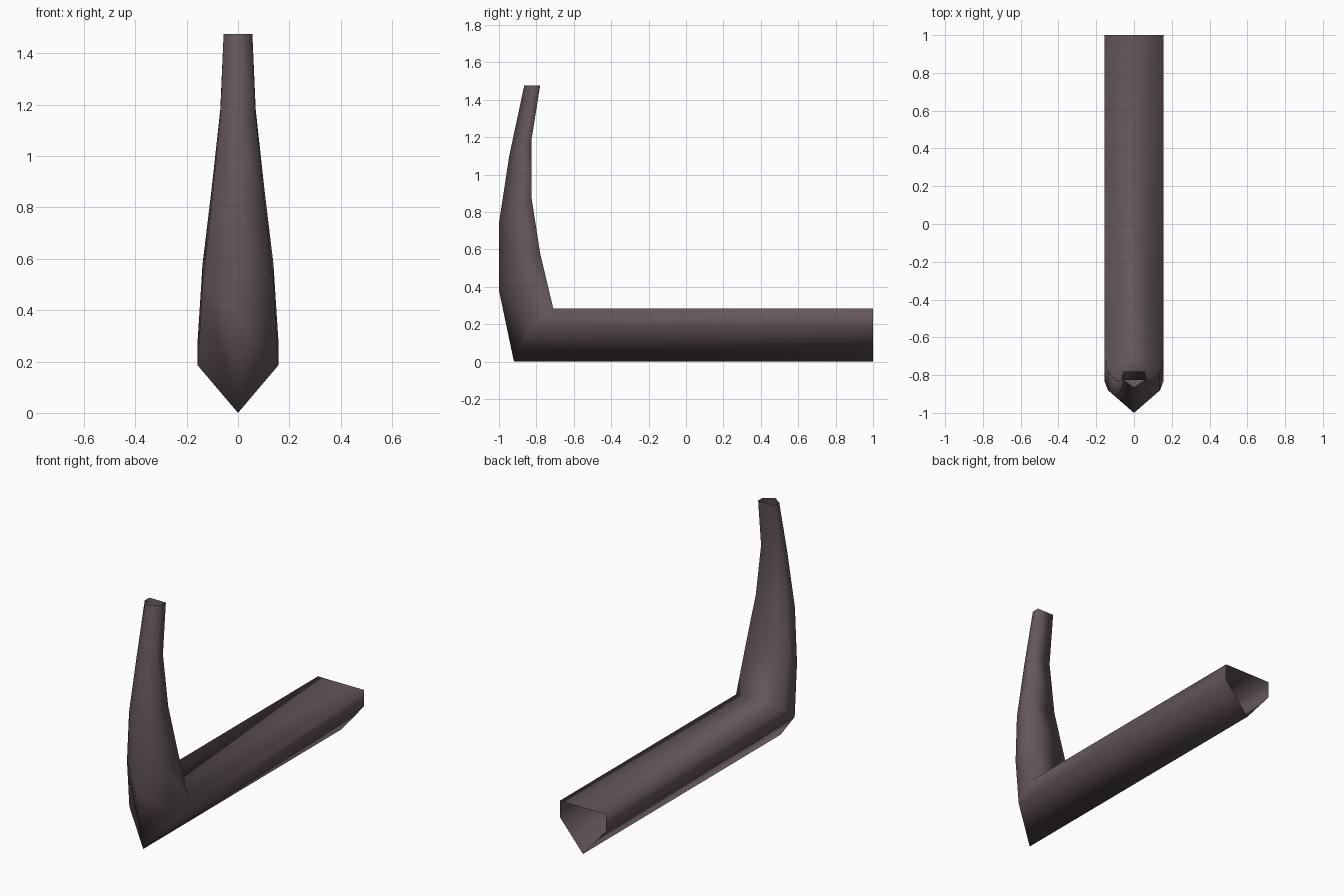
import bpy
import bmesh

if "Cube" in bpy.data.objects:
    bpy.data.objects.remove(bpy.data.objects["Cube"])

# One flat wood colour
wood = bpy.data.materials.new("dark wood")
wood.diffuse_color = (0.13, 0.095, 0.108, 1)
wood.use_nodes = True
wood.node_tree.nodes["Principled BSDF"].inputs["Base Color"].default_value = wood.diffuse_color

# Five-sided section at each station along the beam and up the curved post:
# half width, inner edge (y, z), side corner (y, z), outer ridge (y, z)
stations = [
    (0.157, (1.00, 0.285), (1.00, 0.185), (1.00, 0.0)),
    (0.157, (-0.71, 0.285), (-0.83, 0.185), (-0.92, 0.0)),
    (0.138, (-0.78, 0.58), (-0.88, 0.49), (-1.00, 0.38)),
    (0.103, (-0.825, 0.87), (-0.91, 0.81), (-1.00, 0.74)),
    (0.069, (-0.827, 1.18), (-0.885, 1.15), (-0.945, 1.10)),
    (0.056, (-0.78, 1.475), (-0.825, 1.475), (-0.865, 1.475)),
]

# Skin the sections into one tube, open at both ends
bm = bmesh.new()
rings = []
for w, inner, side, ridge in stations:
    pts = [(w, *inner), (w, *side), (0, *ridge), (-w, *side), (-w, *inner)]
    rings.append([bm.verts.new(p) for p in pts])
for a, b in zip(rings, rings[1:]):
    for i in range(5):
        j = (i + 1) % 5
        bm.faces.new((a[i], a[j], b[j], b[i]))
for f in bm.faces:
    f.smooth = True
bmesh.ops.recalc_face_normals(bm, faces=bm.faces)

mesh = bpy.data.meshes.new("keel_and_stem")
bm.to_mesh(mesh)
bm.free()
mesh.materials.append(wood)
keel = bpy.data.objects.new("keel_and_stem", mesh)
bpy.context.collection.objects.link(keel)
